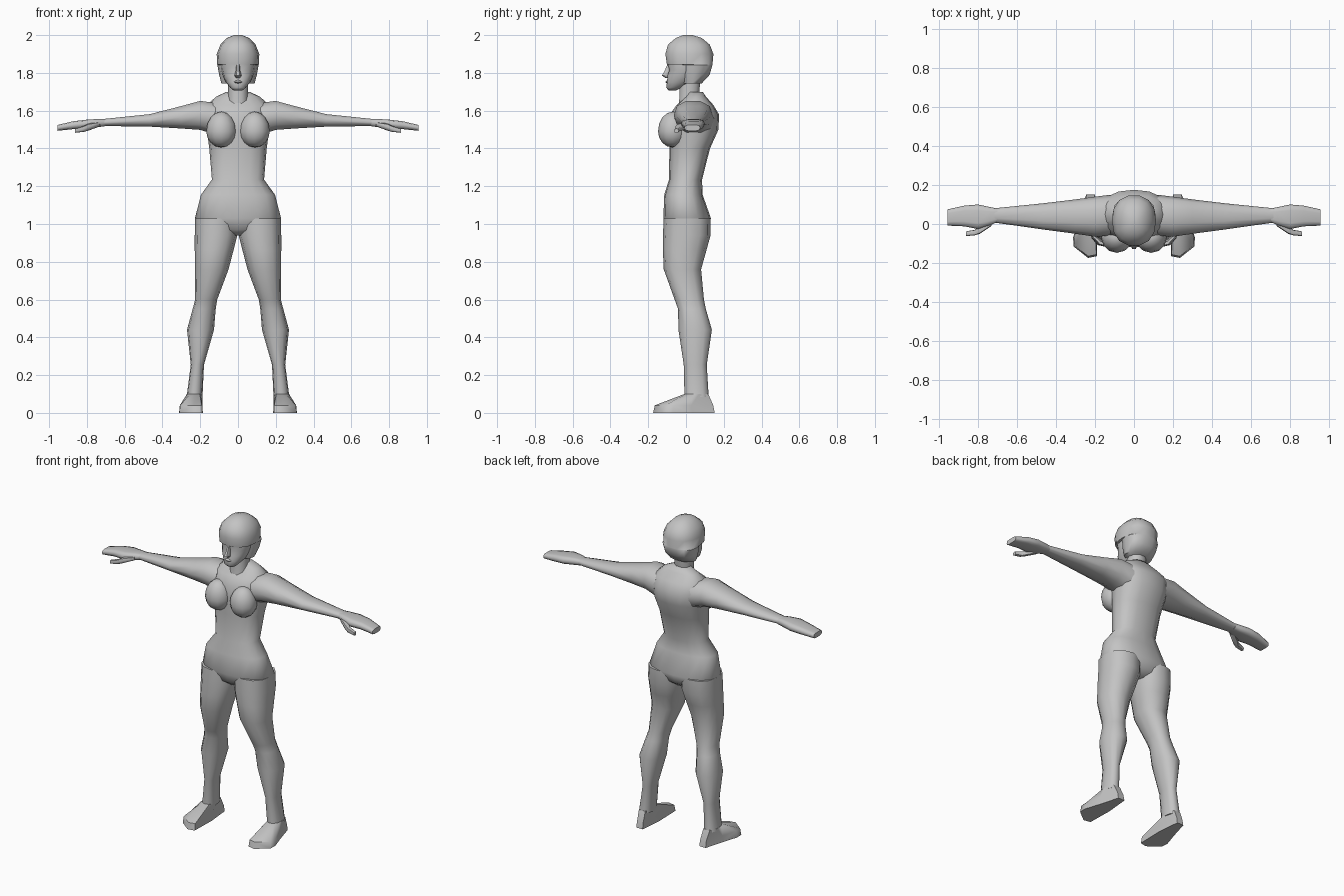
import bpy, bmesh, math

skin = bpy.data.materials.new("plain_grey")
skin.diffuse_color = (0.55, 0.55, 0.55, 1)


def finish(name, bm, mirror=False, angle=60):
    bmesh.ops.recalc_face_normals(bm, faces=bm.faces)
    me = bpy.data.meshes.new(name)
    bm.to_mesh(me)
    bm.free()
    me.materials.append(skin)
    me.shade_smooth()
    me.set_sharp_from_angle(angle=math.radians(angle))
    ob = bpy.data.objects.new(name, me)
    bpy.context.collection.objects.link(ob)
    if mirror:
        ob.modifiers.new("mirror", 'MIRROR').use_clip = False
    return ob


def skin_rings(rings):
    bm = bmesh.new()
    loops = [[bm.verts.new(p) for p in ring] for ring in rings]
    n = len(loops[0])
    for a, b in zip(loops, loops[1:]):
        for i in range(n):
            j = (i + 1) % n
            bm.faces.new((a[i], a[j], b[j], b[i]))
    bm.faces.new(loops[0])
    bm.faces.new(loops[-1])
    return bm


def oval(a0, a1, b0, b1, n, power):
    """Rounded outline filling the box a0..a1 by b0..b1."""
    pts = []
    for i in range(n):
        t = 2 * math.pi * i / n
        c, s = math.cos(t), math.sin(t)
        u = math.copysign(abs(c) ** (2 / power), c)
        v = math.copysign(abs(s) ** (2 / power), s)
        pts.append(((a0 + a1) / 2 + u * (a1 - a0) / 2,
                    (b0 + b1) / 2 + v * (b1 - b0) / 2))
    return pts


def loft_z(name, rows, n=12, power=2.3, mirror=False):
    # rows: z, x0, x1, y0, y1
    return finish(name, skin_rings([[(x, y, r[0]) for x, y in oval(*r[1:], n, power)]
                                    for r in rows]), mirror)


def loft_x(name, rows, n=10, power=2.3):
    # rows: x, y0, y1, z0, z1
    return finish(name, skin_rings([[(r[0], y, z) for y, z in oval(*r[1:], n, power)]
                                    for r in rows]), True)


def centred(rows):
    return [(z, -w, w, y0, y1) for z, w, y0, y1 in rows]


# Torso from crotch to shoulders
loft_z("torso", centred([
    (0.94, 0.06, -0.06, 0.07), (0.97, 0.17, -0.10, 0.11), (1.03, 0.228, -0.12, 0.132),
    (1.155, 0.196, -0.115, 0.088), (1.235, 0.138, -0.09, 0.085),
    (1.40, 0.152, -0.088, 0.127), (1.50, 0.165, -0.088, 0.172),
    (1.58, 0.175, -0.085, 0.175), (1.63, 0.165, -0.05, 0.145),
    (1.675, 0.115, 0.0, 0.105), (1.70, 0.06, 0.01, 0.088)]), n=16, power=2.4)

# Chest
bm = bmesh.new()
bmesh.ops.create_uvsphere(bm, u_segments=12, v_segments=8, radius=1)
for v in bm.verts:
    x, y, z = v.co
    v.co = (0.088 + 0.08 * x, -0.07 + 0.078 * y, 1.49 + (0.105 if z > 0 else 0.085) * z)
finish("chest", bm, True)

# Neck
loft_z("neck", centred([(1.61, 0.058, -0.045, 0.06), (1.66, 0.053, -0.038, 0.07),
                        (1.76, 0.053, -0.035, 0.078)]), n=10)

# Head, nose and lips
loft_z("face", centred([
    (1.708, 0.025, -0.092, -0.05), (1.722, 0.042, -0.106, -0.02),
    (1.75, 0.064, -0.102, 0.04), (1.785, 0.08, -0.1, 0.07),
    (1.815, 0.088, -0.09, 0.08), (1.845, 0.092, -0.098, 0.09),
    (1.90, 0.09, -0.095, 0.1)]), n=14)
loft_z("nose", centred([
    (1.772, 0.010, -0.108, -0.08), (1.785, 0.019, -0.131, -0.08),
    (1.81, 0.012, -0.116, -0.08), (1.845, 0.009, -0.1, -0.08)]), n=6, power=2)
loft_z("lips", centred([
    (1.742, 0.012, -0.1, -0.08), (1.752, 0.026, -0.109, -0.08),
    (1.763, 0.012, -0.1, -0.08)]), n=8, power=2)

# Bobbed hair with fringe
loft_z("hair", centred([
    (1.745, 0.088, -0.02, 0.085), (1.79, 0.1, -0.035, 0.127),
    (1.842, 0.109, -0.035, 0.142), (1.845, 0.11, -0.104, 0.143),
    (1.90, 0.113, -0.112, 0.148), (1.95, 0.093, -0.098, 0.128),
    (1.985, 0.058, -0.055, 0.085), (2.0, 0.022, -0.015, 0.035)]), n=14)

# Arms
loft_x("arms", [
    (0.12, -0.06, 0.15, 1.47, 1.645), (0.20, -0.065, 0.14, 1.495, 1.655),
    (0.30, -0.05, 0.126, 1.503, 1.627), (0.467, -0.028, 0.106, 1.514, 1.583),
    (0.72, 0.008, 0.08, 1.518, 1.556)])

# Mitten hands and thumbs
loft_x("hands", [
    (0.70, 0.01, 0.08, 1.518, 1.556), (0.735, -0.005, 0.086, 1.513, 1.557),
    (0.80, -0.026, 0.1, 1.507, 1.553), (0.87, -0.012, 0.094, 1.502, 1.545),
    (0.955, -0.008, 0.075, 1.493, 1.525)], power=3.5)
loft_x("thumbs", [
    (0.73, -0.01, 0.03, 1.517, 1.54), (0.79, -0.05, -0.005, 1.495, 1.532),
    (0.815, -0.058, -0.03, 1.488, 1.52), (0.862, -0.062, -0.038, 1.483, 1.505)], n=8, power=3)

# Legs
loft_z("legs", [
    (1.03, 0.0, 0.228, -0.118, 0.130), (0.94, 0.004, 0.229, -0.122, 0.13),
    (0.86, 0.024, 0.229, -0.122, 0.108), (0.76, 0.05, 0.228, -0.118, 0.08),
    (0.60, 0.11, 0.227, -0.06, 0.095), (0.55, 0.118, 0.24, -0.042, 0.105),
    (0.44, 0.127, 0.27, -0.04, 0.137), (0.255, 0.18, 0.25, -0.012, 0.11),
    (0.085, 0.188, 0.272, -0.008, 0.12)], mirror=True)

# Feet: ankle outline widening to the sole
sole = [(.2, .152), (.245, .152), (.28, .03), (.312, -.07),
        (.31, -.115), (.235, -.174), (.19, -.165), (.186, 0)]
ankle = [(.205, .118), (.25, .118), (.272, .07), (.27, .03),
         (.255, 0), (.23, -.008), (.203, 0), (.188, .06)]
finish("feet", skin_rings([
    [(x, y, 0) for x, y in sole],
    [(x * 0.95 + 0.0115, y * 0.95, 0.04) for x, y in sole],
    [(x, y, 0.1) for x, y in ankle]]), True, 50)
